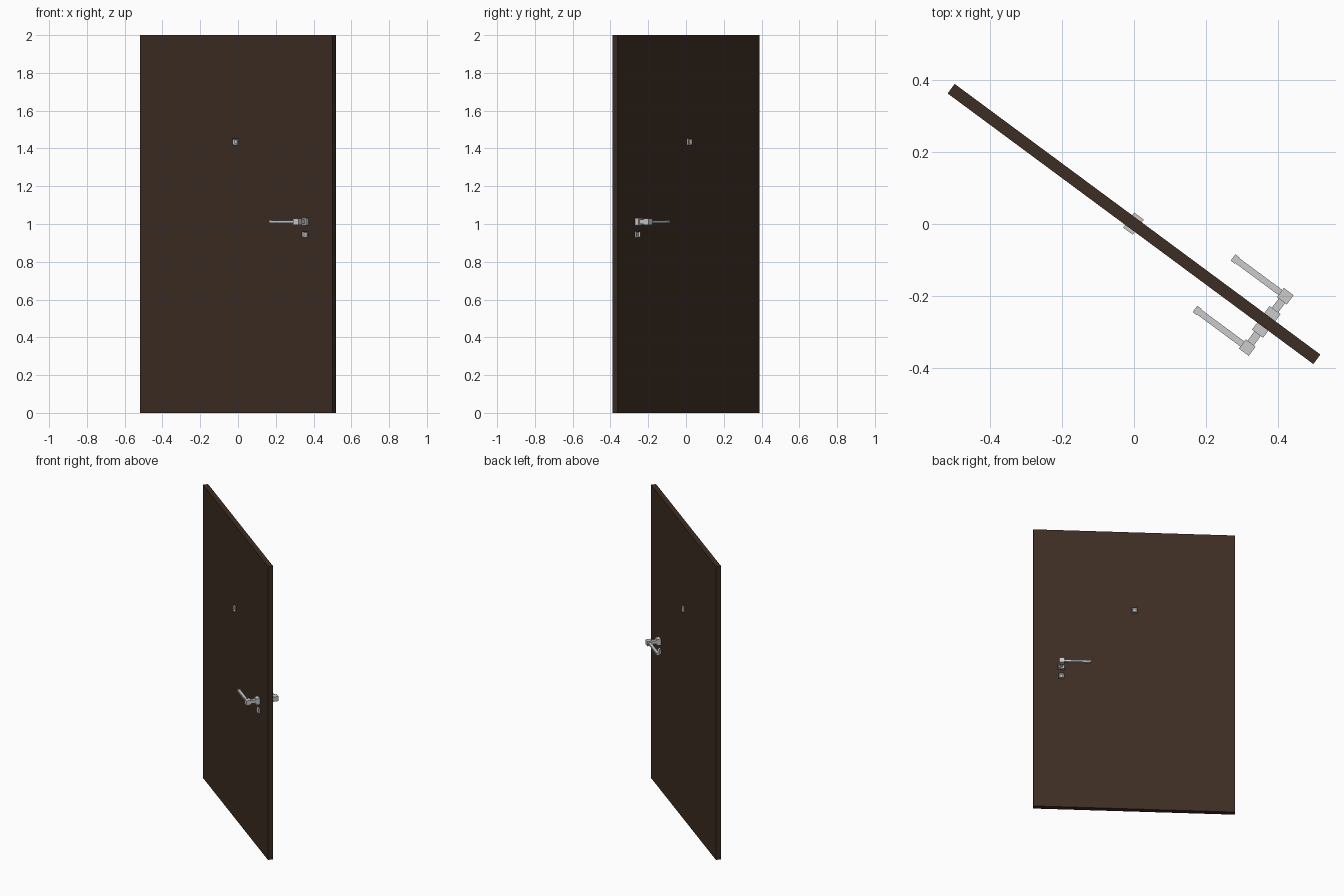
import bpy, bmesh
from math import radians
from mathutils import Matrix, Vector

if "Cube" in bpy.data.objects:
    bpy.data.objects.remove(bpy.data.objects["Cube"])

# Everything is laid out along the door, then turned about z
TURN = Matrix.Rotation(radians(-36.5), 4, 'Z')

door_brown = bpy.data.materials.new("dark_brown")
door_brown.diffuse_color = (0.046, 0.026, 0.017, 1)
door_brown.use_nodes = True
door_brown.node_tree.nodes["Principled BSDF"].inputs["Base Color"].default_value = door_brown.diffuse_color


def add_box(bm, center, size):
    m = Matrix.Translation(Vector(center)) @ Matrix.Diagonal((*size, 1))
    bmesh.ops.create_cube(bm, size=1, matrix=m)


def finish(name, bm, material=None):
    bmesh.ops.recalc_face_normals(bm, faces=bm.faces)
    mesh = bpy.data.meshes.new(name)
    bm.to_mesh(mesh)
    bm.free()
    mesh.transform(TURN)
    ob = bpy.data.objects.new(name, mesh)
    bpy.context.collection.objects.link(ob)
    if material:
        mesh.materials.append(material)
    return ob


def socket_plate(name, u, z, side):
    # small square plate with a recessed square hole in its outer face
    bm = bmesh.new()
    add_box(bm, (u, side * 0.020, z), (0.033, 0.012, 0.033))
    bm.faces.ensure_lookup_table()
    outer = max(bm.faces, key=lambda f: side * f.calc_center_median().y)
    bmesh.ops.inset_region(bm, faces=[outer], thickness=0.011)
    for v in outer.verts:
        v.co.y -= side * 0.008
    finish(name, bm)


def boxes(name, parts):
    bm = bmesh.new()
    for center, size in parts:
        add_box(bm, center, size)
    finish(name, bm)


# Door leaf
bm = bmesh.new()
add_box(bm, (0, 0, 1), (1.266, 0.033, 2))
finish("door_leaf", bm, door_brown)

# Matching hardware on both faces
HU, HZ = 0.458, 1.012
for side, label in ((-1, "front"), (1, "back")):
    socket_plate(f"{label}_peephole", -0.002, 1.435, side)
    socket_plate(f"{label}_keyhole", HU, 0.945, side)
    boxes(f"{label}_handle_rose", [((HU, side * 0.028, HZ), (0.038, 0.026, 0.042))])
    boxes(f"{label}_handle_neck", [((HU, side * 0.058, HZ), (0.022, 0.040, 0.022))])
    boxes(f"{label}_handle_block", [((HU, side * 0.089, HZ), (0.034, 0.032, 0.032))])
    # lever arm with a slightly thicker tip
    boxes(f"{label}_handle_lever", [
        ((0.365, side * 0.089, HZ), (0.156, 0.018, 0.012)),
        ((0.284, side * 0.089, HZ), (0.014, 0.022, 0.016))])
